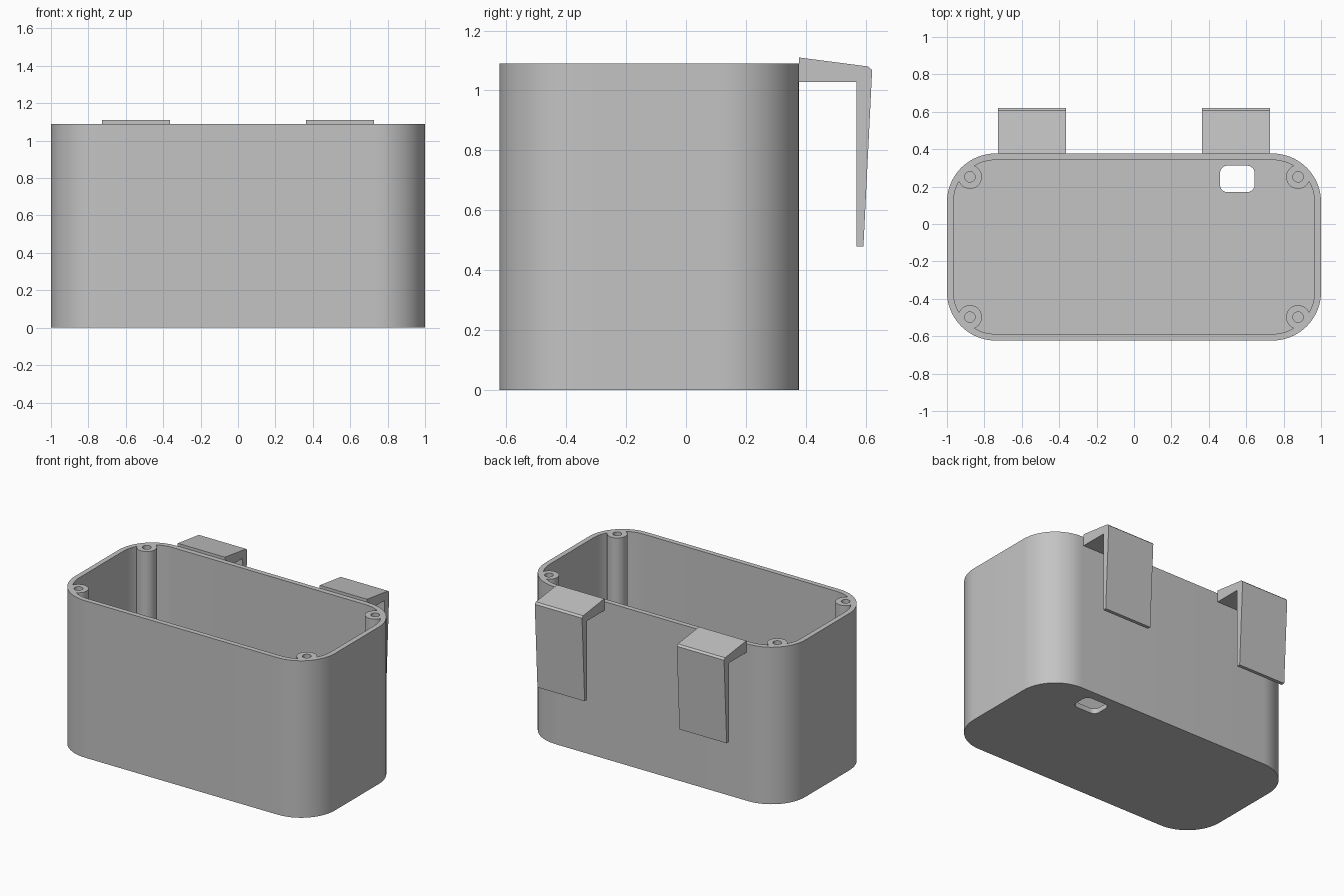
import bpy, bmesh, math
from mathutils import Vector

if "Cube" in bpy.data.objects:
    bpy.data.objects.remove(bpy.data.objects["Cube"])

grey = bpy.data.materials.new("plain grey")
grey.use_nodes = True
grey.diffuse_color = (0.55, 0.55, 0.55, 1)
grey.node_tree.nodes["Principled BSDF"].inputs["Base Color"].default_value = (0.55, 0.55, 0.55, 1)

HEIGHT, WALL, RADIUS = 1.09, 0.035, 0.26
X, Y0, Y1 = 1.0, -0.623, 0.377
FLOOR = 0.035


def prism(name, points, offset):
    """Extrude a closed outline of 3D points along an offset vector."""
    bm = bmesh.new()
    face = bm.faces.new([bm.verts.new(p) for p in points])
    new = bmesh.ops.extrude_face_region(bm, geom=[face])["geom"]
    bmesh.ops.translate(bm, vec=Vector(offset), verts=[v for v in new if isinstance(v, bmesh.types.BMVert)])
    bmesh.ops.recalc_face_normals(bm, faces=bm.faces)
    mesh = bpy.data.meshes.new(name)
    bm.to_mesh(mesh)
    bm.free()
    mesh.materials.append(grey)
    obj = bpy.data.objects.new(name, mesh)
    bpy.context.collection.objects.link(obj)
    return obj


def rounded_box(name, x0, x1, y0, y1, z0, z1, r, steps=16):
    """Upright prism with a rounded rectangle outline."""
    corners = [(x1 - r, y1 - r), (x0 + r, y1 - r), (x0 + r, y0 + r), (x1 - r, y0 + r)]
    points = []
    for i, (cx, cy) in enumerate(corners):
        for k in range(steps + 1):
            a = (i + k / steps) * math.pi / 2
            points.append((cx + r * math.cos(a), cy + r * math.sin(a), z0))
    return prism(name, points, (0, 0, z1 - z0))


def cylinder(name, x, y, z0, z1, r, sides=32):
    ring = [i * math.tau / sides for i in range(sides)]
    return prism(name, [(x + r * math.cos(a), y + r * math.sin(a), z0) for a in ring], (0, 0, z1 - z0))


def cut(obj, cutter):
    """Subtract the cutter and delete it."""
    mod = obj.modifiers.new("cut", "BOOLEAN")
    mod.operation, mod.solver, mod.object = "DIFFERENCE", "EXACT", cutter
    bpy.context.view_layer.objects.active = obj
    bpy.ops.object.modifier_apply(modifier=mod.name)
    bpy.data.objects.remove(cutter)


# Container shell and the cavity to be hollowed out of it
body = rounded_box("container", -X, X, Y0, Y1, 0, HEIGHT, RADIUS)
cavity = rounded_box("cavity", -X + WALL, X - WALL, Y0 + WALL, Y1 - WALL, FLOOR, HEIGHT + 0.1, RADIUS - WALL)

# Screw posts stay standing in the cavity corners
posts = [(sx * 0.877, y) for sx in (-1, 1) for y in (0.252, -0.498)]
for x, y in posts:
    cut(cavity, cylinder("post", x, y, -0.1, HEIGHT + 0.3, 0.064))
cut(body, cavity)
for x, y in posts:
    cut(body, cylinder("screw_hole", x, y, HEIGHT - 0.4, HEIGHT + 0.1, 0.028, 24))

# Cable opening through the floor
cut(body, rounded_box("floor_opening", 0.46, 0.645, 0.17, 0.312, -0.1, FLOOR + 0.1, 0.04, 8))

# Two tapered hanging hooks on the back
profile = [(Y1, 1.11), (0.608, 1.08), (0.621, 1.068), (0.592, 0.48),
           (0.568, 0.48), (0.568, 1.028), (Y1, 1.028)]
hooks = [prism(name, [(x, y, z) for y, z in profile], (0.363, 0, 0))
         for name, x in (("right_hook", -0.727), ("left_hook", 0.364))]

# Smooth the rounded walls, keep the edges sharp
bpy.ops.object.select_all(action="DESELECT")
body.select_set(True)
bpy.context.view_layer.objects.active = body
bpy.ops.object.shade_smooth_by_angle(angle=math.radians(30))
